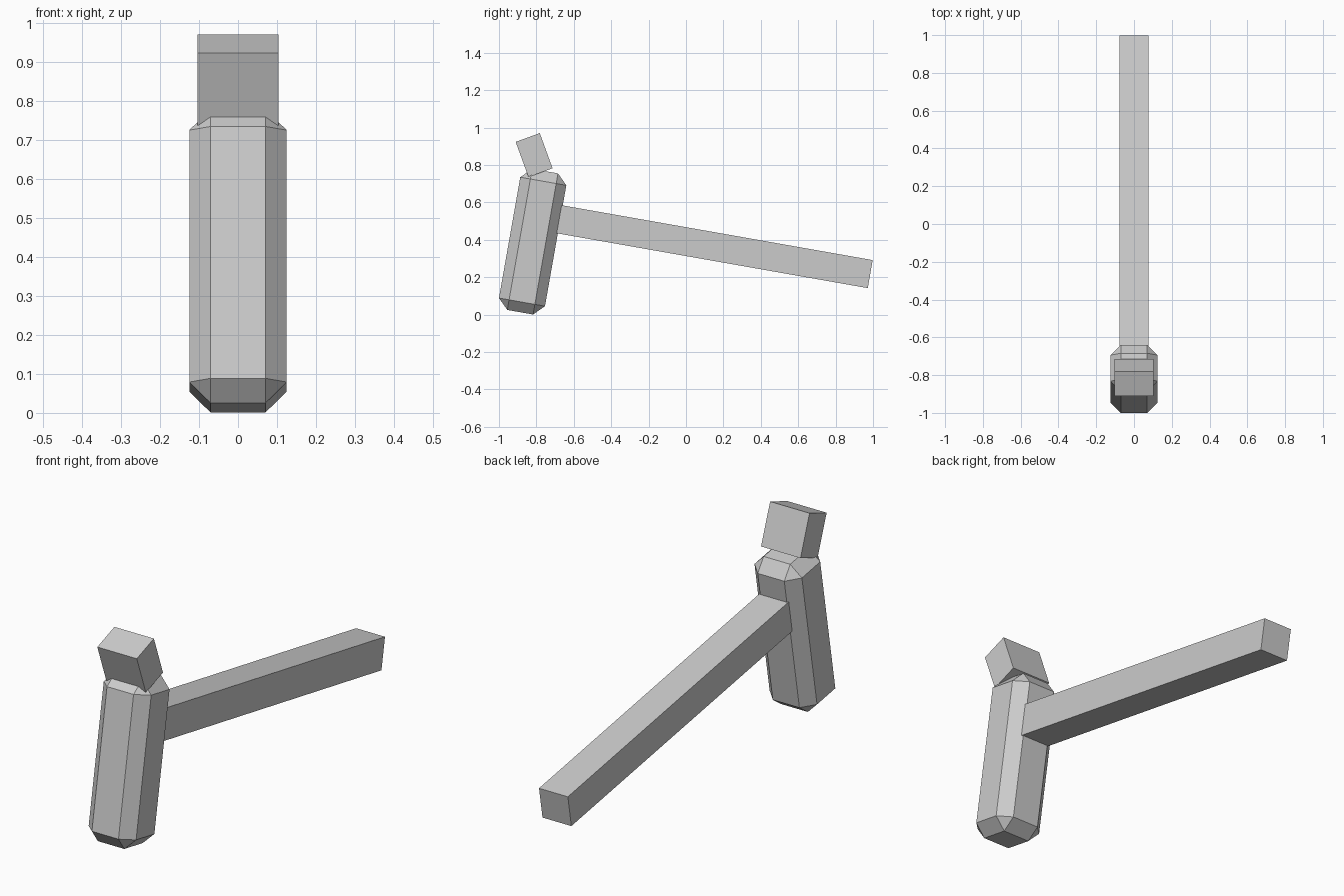
import bpy
from math import radians

default = bpy.data.objects.get("Cube")
if default:
    bpy.data.objects.remove(default, do_unlink=True)

grey = bpy.data.materials.new("plain_grey")
grey.use_nodes = True
colour = (0.6, 0.6, 0.6, 1)
grey.diffuse_color = colour
grey.node_tree.nodes["Principled BSDF"].inputs["Base Color"].default_value = colour


def tilted_box(name, size, centre, tilt, bevel=0):
    """Box of full size, pitched about x, with optional flat chamfers."""
    bpy.ops.mesh.primitive_cube_add(size=1, location=centre)
    box = bpy.context.object
    box.name = name
    box.scale = size
    bpy.ops.object.transform_apply(location=False, rotation=False, scale=True)
    box.rotation_euler.x = radians(tilt)
    box.data.materials.append(grey)
    if bevel:
        mod = box.modifiers.new("chamfer", 'BEVEL')
        mod.width = bevel
        mod.segments = 1
    return box


# Chamfered upright body, leaning back
tilted_box("body", (0.25, 0.25, 0.766), (0, -0.82, 0.39), -10, 0.055)

# Small block head, tipped forward
tilted_box("head", (0.208, 0.137, 0.2), (0, -0.812, 0.853), 20)

# Long square tail, set into the back of the body
tilted_box("tail", (0.152, 1.72, 0.152), (0, 0.138, 0.366), -10)
